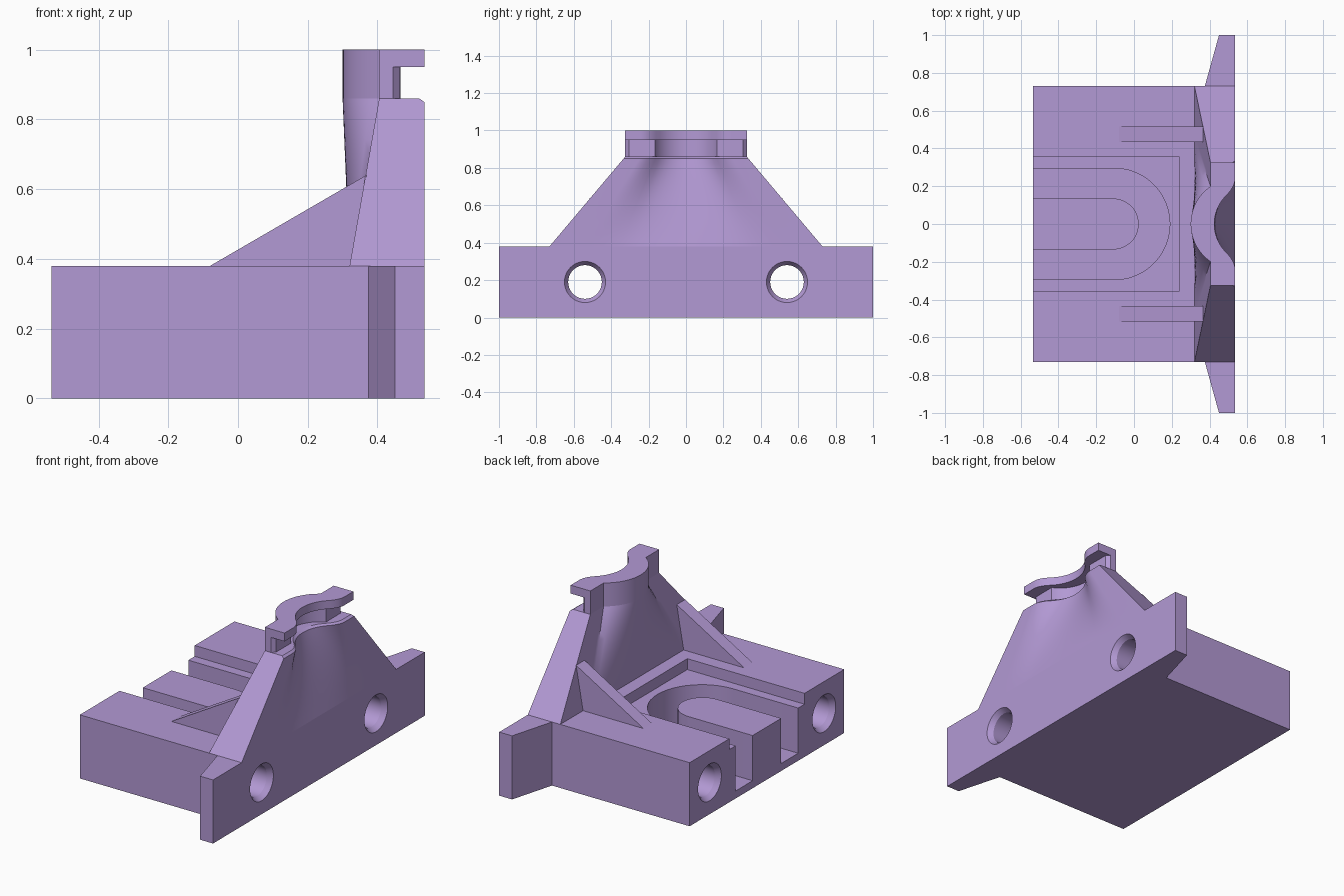
import bpy, bmesh, math

if "Cube" in bpy.data.objects:
    bpy.data.objects.remove(bpy.data.objects["Cube"])

mat = bpy.data.materials.new("lilac")
mat.diffuse_color = (0.45, 0.32, 0.66, 1)
mat.use_nodes = True
mat.node_tree.nodes["Principled BSDF"].inputs["Base Color"].default_value = mat.diffuse_color


def loft(name, rings):
    """Solid through closed rings that have equal point counts."""
    bm = bmesh.new()
    rows = [[bm.verts.new(p) for p in ring] for ring in rings]
    n = len(rows[0])
    for a, b in zip(rows, rows[1:]):
        for i in range(n):
            j = (i + 1) % n
            bm.faces.new((a[i], a[j], b[j], b[i]))
    bm.faces.new(rows[0][::-1])
    bm.faces.new(rows[-1])
    bmesh.ops.recalc_face_normals(bm, faces=bm.faces)
    me = bpy.data.meshes.new(name)
    bm.to_mesh(me)
    bm.free()
    me.materials.append(mat)
    ob = bpy.data.objects.new(name, me)
    bpy.context.collection.objects.link(ob)
    return ob


def prism(name, pts, z0, z1):
    return loft(name, [[(x, y, z) for x, y in pts] for z in (z0, z1)])


def mirrored(half):
    """Complete an outline given for y > 0, running from back to front."""
    return half + [(x, -y) for x, y in reversed(half)]


def smooth(ob):
    bpy.ops.object.select_all(action='DESELECT')
    ob.select_set(True)
    bpy.context.view_layer.objects.active = ob
    bpy.ops.object.shade_smooth_by_angle(angle=math.radians(30))


def cut(ob, cutter):
    mod = ob.modifiers.new("cut", 'BOOLEAN')
    mod.operation = 'DIFFERENCE'
    mod.solver = 'EXACT'
    mod.object = cutter
    bpy.context.view_layer.objects.active = ob
    bpy.ops.object.modifier_apply(modifier=mod.name)
    bpy.data.objects.remove(cutter)


def arc(cx, r, n=24):
    return [(cx + r * math.cos(a), r * math.sin(a))
            for a in (math.pi / 2 - math.pi * i / n for i in range(n + 1))]


# Base block with tapered side flanges
base = prism("base", mirrored([(-.535, .73), (.375, .73), (.45, 1), (.535, 1)]), 0, .38)

# Shallow rectangular recess and deep U channel around a tongue
cut(base, prism("recess_cutter", mirrored([(-.7, .355), (.24, .355)]), .315, .5))
channel = ([(-.7, .295)] + arc(-.105, .295) + [(-.7, -.295), (-.7, -.135)]
           + arc(-.11, .135)[::-1] + [(-.7, .135)])
cut(base, prism("channel_cutter", channel, .045, .5))

# Countersunk bolt holes running front to back
for side in (1, -1):
    stations = [(-.60, .11), (-.535, .11), (-.505, .09), (.505, .09), (.535, .11), (.60, .11)]
    rings = [[(x, side * .54 + r * math.cos(a), .19 + r * math.sin(a))
              for a in (2 * math.pi * i / 40 for i in range(40))] for x, r in stations]
    cut(base, loft("hole_cutter", rings))
smooth(base)


def outer(y):
    """Convex bulge on the back of the neck."""
    s = abs(y)
    return .405 if s >= .2 else .543 - math.sqrt(.243 ** 2 - s * s)


def inner(y):
    """Concave dish with a soft lip on the other side."""
    s = abs(y)
    if s < .15:
        return .635 - math.sqrt(.21 ** 2 - s * s)
    return .535 - .047 * (max(0, .242 - s) / .092) ** 2


half = [.02 * i for i in range(11)] + [.215, .23, .242, .325]
ys = [-y for y in half[:0:-1]] + half

# Fanned wall: the curved neck section fades to a flat foot
rings = []
top = .86
levels = [i / 12 for i in range(12)] + [.978, 1]
for t in levels:
    z = .38 + (top - .38) * t
    scale = (.73 + (.325 - .73) * t) / .325
    bevel = .015 if t == 1 else 0
    back = [(.32 + (outer(y) - .32) * t, y * scale, z) for y in ys]
    front = [(.535 + (inner(y) - .535) * t - bevel, y * scale, z) for y in ys]
    rings.append(back + front[::-1])
smooth(loft("wall", rings))

# Recessed neck, chamfered at its ends
a0 = math.asin(.166 / .183)
neck_front = [(.445, .325), (.465, .305)] + [
    (.543 - .183 * math.cos(a), .183 * math.sin(a))
    for a in (a0 - 2 * a0 * i / 24 for i in range(25))] + [(.465, -.305), (.445, -.325)]
smooth(loft("neck", [[(x, y, z) for x, y in [(outer(y), y) for y in ys] + neck_front]
                     for z in (.86, .95)]))

# Overhanging top lip
lip = [(outer(y), y) for y in ys] + [(inner(y), y) for y in reversed(ys)]
smooth(prism("top_lip", lip, .95, 1))

# Triangular gussets behind the wall
for side, name in ((1, "gusset_left"), (-1, "gusset_right")):
    tri = [(-.08, .38), (.368, .64), (.368, .38)]
    loft(name, [[(x, side * y, z) for x, z in tri] for y in (.435, .515)])
